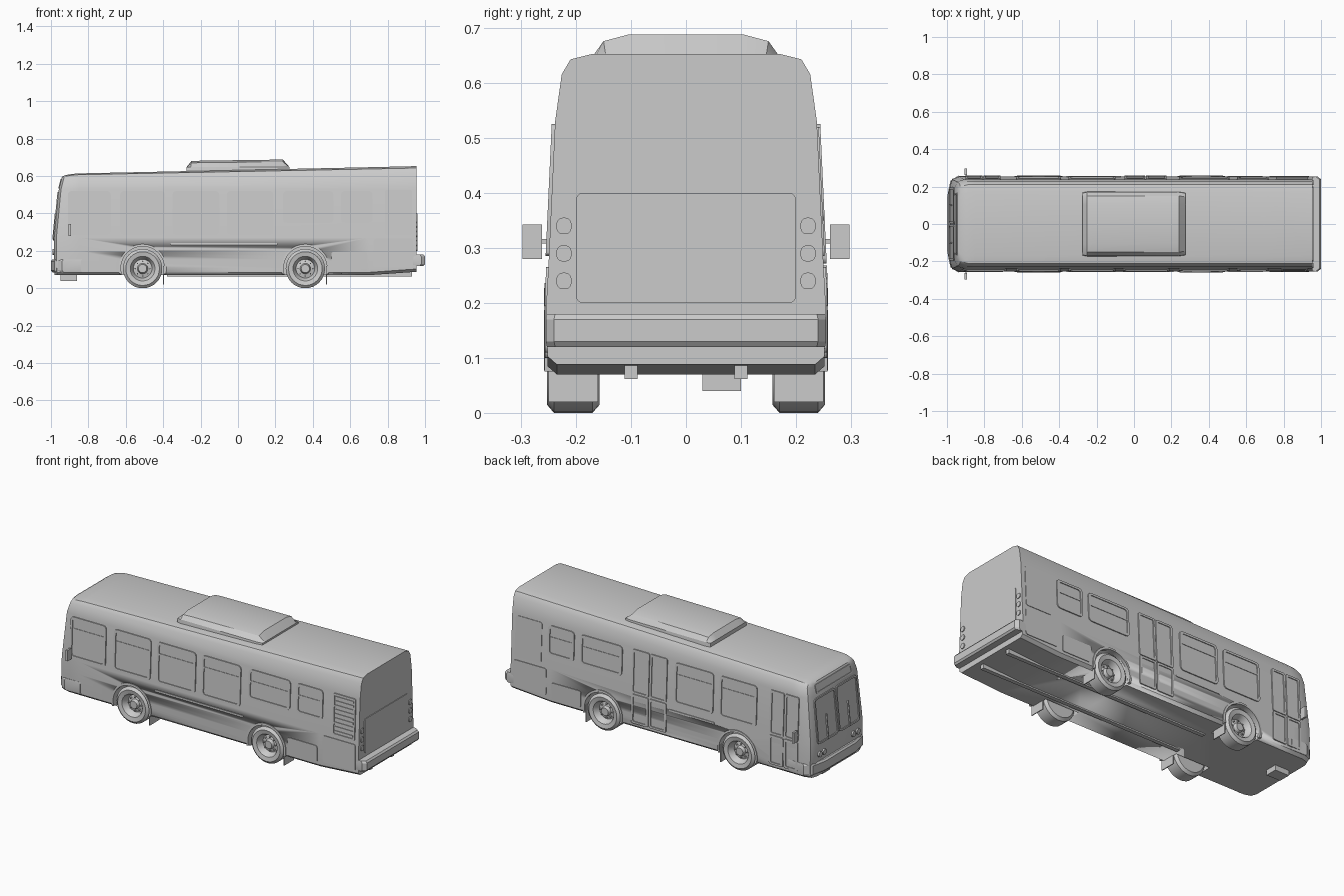
import bpy, bmesh, math
from mathutils import Matrix, Vector

if "Cube" in bpy.data.objects:
    bpy.data.objects.remove(bpy.data.objects["Cube"])

PROFILE = [(0.235, 0.07), (0.252, 0.085), (0.254, 0.2), (0.25, 0.27),
           (0.238, 0.53), (0.226, 0.615), (0.21, 0.642), (0.17, 0.652)]
FRONT = [(0.07, -0.98), (0.25, -0.985), (0.53, -0.958), (0.62, -0.935)]
WHEELS = (-0.51, 0.36)
WHEEL_R = 0.105


def interp(table, z):
    for (z0, a), (z1, b) in zip(table, table[1:]):
        if z <= z1:
            break
    return a + (b - a) * (z - z0) / (z1 - z0)


def wall(z):
    return interp([(p[1], p[0]) for p in PROFILE], z)


def front(z):
    return interp(FRONT, z)


def finish(name, bm, angle=30):
    bmesh.ops.recalc_face_normals(bm, faces=bm.faces)
    me = bpy.data.meshes.new(name)
    bm.to_mesh(me)
    bm.free()
    ob = bpy.data.objects.new(name, me)
    bpy.context.collection.objects.link(ob)
    bpy.ops.object.select_all(action='DESELECT')
    ob.select_set(True)
    bpy.context.view_layer.objects.active = ob
    bpy.ops.object.shade_smooth_by_angle(angle=math.radians(angle))
    return ob


def loft(name, rings, angle=30):
    # skin closed rings of equal length, capped with paired quads
    bm = bmesh.new()
    rows = [[bm.verts.new(p) for p in r] for r in rings]
    n = len(rows[0])
    for a, b in zip(rows, rows[1:]):
        for i in range(n):
            bm.faces.new((a[i], a[(i + 1) % n], b[(i + 1) % n], b[i]))
    for r in (rows[0], rows[-1]):
        for i in range(n // 2 - 1):
            bm.faces.new((r[i], r[i + 1], r[n - 2 - i], r[n - 1 - i]))
    return finish(name, bm, angle)


def box(name, x0, x1, y0, y1, z0, z1):
    bm = bmesh.new()
    m = Matrix.Translation(((x0 + x1) / 2, (y0 + y1) / 2, (z0 + z1) / 2))
    bmesh.ops.create_cube(bm, size=1, matrix=m @ Matrix.Diagonal((x1 - x0, y1 - y0, z1 - z0, 1)))
    return finish(name, bm)


def drum(bm, r, depth, loc, axis='X', seg=32):
    rot = Matrix.Rotation(math.pi / 2, 4, axis)
    bmesh.ops.create_cone(bm, cap_ends=True, segments=seg, radius1=r, radius2=r,
                          depth=depth, matrix=Matrix.Translation(loc) @ rot)


def rounded(u0, u1, v0, v1, r):
    pts = []
    for cu, cv, a0 in ((u1 - r, v1 - r, 0), (u0 + r, v1 - r, 90), (u0 + r, v0 + r, 180), (u1 - r, v0 + r, 270)):
        for k in range(4):
            a = math.radians(a0 + 30 * k)
            pts.append((cu + r * math.cos(a), cv + r * math.sin(a)))
    return pts


# surface mappings: (u, v, offset) -> point on that side of the bus
def side(s):
    return lambda u, v, o: (u, s * (wall(v) + o), v)


def nose(u, v, o):
    return (front(v) - o, u, v)


def tail(u, v, o):
    return (0.955 + o, u, v)


def panel(name, surf, rect, off=0.004, r=0.012, border=0):
    # raised plate, or a raised frame around a lower pane if border is given
    u0, u1, v0, v1 = rect
    bm = bmesh.new()
    outer = rounded(u0, u1, v0, v1, r)
    ring = lambda pts, o: [bm.verts.new(surf(u, v, o)) for u, v in pts]
    rows = [ring(outer, -0.004), ring(outer, off)]
    if border:
        b = border
        inner = rounded(u0 + b, u1 - b, v0 + b, v1 - b, r * 0.7)
        rows += [ring(inner, off), ring(inner, 0.0012)]
    n = len(outer)
    for a, c in zip(rows, rows[1:]):
        for i in range(n):
            bm.faces.new((a[i], a[(i + 1) % n], c[(i + 1) % n], c[i]))
    bm.faces.new(rows[-1])
    return finish(name, bm)


# body shell
def section(xf, k, roof, lift=0):
    half = []
    for i, (y, z) in enumerate(PROFILE):
        if z > 0.53:
            z = 0.53 + (z - 0.53) * (roof - 0.53) / 0.122
        half.append((xf(z), y * k, z + (lift if i < 2 else 0)))
    return half + [(x, -y, z) for x, y, z in reversed(half)]


stations = [section(lambda z, d=d: front(z) + d, k, roof)
            for d, k, roof in ((0, 0.82, 0.596), (0.012, 0.95, 0.604), (0.05, 1, 0.611))]
for x, roof, lift in ((-0.85, 0.614, 0), (0.70, 0.647, 0), (0.955, 0.653, 0.018)):
    stations.append(section(lambda z, x=x: x, 1, roof, lift))
body = loft("bus_body", stations)

# wheel wells
bm = bmesh.new()
for x in WHEELS:
    for s in (-1, 1):
        drum(bm, 0.118, 0.2, (x, s * 0.24, 0.108))
cutter = finish("wheel_well_cutter", bm)
cutter.hide_render = True
mod = body.modifiers.new("wells", 'BOOLEAN')
mod.operation, mod.object, mod.solver = 'DIFFERENCE', cutter, 'EXACT'
bpy.context.view_layer.objects.active = body
bpy.ops.object.modifier_apply(modifier="wells")
bpy.data.objects.remove(cutter)

# roof unit
def roof_ring(x, k, top):
    half = [(0.175, 0.61), (0.17, 0.648), (0.15, 0.648 + 0.7 * top), (0.105, 0.648 + top)]
    half = [(x, y * k, z) for y, z in half]
    return half + [(a, -b, c) for a, b, c in reversed(half)]


loft("roof_unit", [roof_ring(-0.275, 0.97, 0), roof_ring(-0.25, 1, 0.031), roof_ring(-0.2, 1, 0.034),
                   roof_ring(0.24, 1, 0.04), roof_ring(0.275, 0.97, 0)])

# bumpers
def bumper(name, plan, z0, z1):
    outline = plan + [(x, -y) for x, y in reversed(plan)]
    loft(name, [[(x * k, y * k, z) for x, y in outline]
                for z, k in ((z0, 0.992), (z0 + 0.01, 1), (z1 - 0.01, 1), (z1, 0.992))])


bumper("front_bumper", [(-0.84, 0.255), (-0.94, 0.258), (-0.982, 0.23), (-1.0, 0.14)], 0.085, 0.155)
bumper("rear_bumper", [(0.93, 0.253), (0.98, 0.255), (1.0, 0.24)], 0.12, 0.18)

# side windows, with a sliding bar across each
for s in (-1, 1):
    spans = [(-0.63, -0.39), (-0.35, -0.10), (-0.06, 0.19), (0.24, 0.51), (0.55, 0.72)]
    if s < 0:
        spans.insert(0, (-0.91, -0.68))
    else:
        spans.pop(2)
    for a, b in spans:
        v0 = 0.35 if a > 0.2 else 0.285
        panel("side_window", side(s), (a, b, v0, 0.52), 0.006, 0.02, 0.013)
        panel("window_bar", side(s), (a + 0.008, b - 0.008, 0.445, 0.455), 0.004, 0.002)

# doors on the kerb side
for a, b in ((-0.90, -0.81), (-0.805, -0.715), (-0.05, 0.06), (0.065, 0.175)):
    panel("door_lower_pane", side(1), (a, b, 0.1, 0.268), 0.006, 0.01, 0.012)
    panel("door_upper_pane", side(1), (a, b, 0.272, 0.525), 0.006, 0.01, 0.012)

# access panels and engine vent
for s in (-1, 1):
    panel("rear_access_panel", side(s), (0.725, 0.935, 0.11, 0.265))
    panel("low_access_panel", side(s), (0.5, 0.69, 0.1, 0.195))
    panel("belt_rail", side(s), (-0.36, 0.21 if s < 0 else -0.07, 0.232, 0.242), 0.004, 0.003)
panel("vent_frame", side(-1), (0.785, 0.93, 0.285, 0.525), 0.006, 0.01, 0.01)
for i in range(9):
    z = 0.301 + i * 0.0245
    panel("vent_slat", side(-1), (0.797, 0.918, z, z + 0.012), 0.005, 0.002)
panel("upper_rear_panel", side(1), (0.76, 0.93, 0.285, 0.52), 0.003)

# front: windshield, sign box, lights, wipers
for s in (-1, 1):
    panel("windshield", nose, (min(s * 0.003, s * 0.195), max(s * 0.003, s * 0.195), 0.255, 0.515), 0.006, 0.02, 0.01)
    bm = bmesh.new()
    for y in (0.135, 0.175):
        drum(bm, 0.016, 0.02, (-0.983, s * y, 0.195), 'Y', 20)
    finish("headlights", bm)
    panel("wiper", nose, (s * 0.1 - 0.003, s * 0.1 + 0.003, 0.26, 0.4), 0.009, 0.002)
panel("sign_window", nose, (-0.165, 0.165, 0.534, 0.584), 0.004, 0.01, 0.008)

# rear: engine hatch and lights
panel("engine_hatch", tail, (-0.2, 0.2, 0.2, 0.4), 0.004)
for s in (-1, 1):
    for z in (0.24, 0.29, 0.34):
        panel("tail_light", tail, (s * 0.222 - 0.014, s * 0.222 + 0.014, z - 0.015, z + 0.015), 0.005, 0.012)

# wheels: lathed tyre and dished rim with nuts, arch lip and mud flap
LATHE = [(0, 0.236), (0.022, 0.236), (0.028, 0.218), (0.05, 0.212), (0.06, 0.24), (0.066, 0.248),
         (0.09, 0.253), (WHEEL_R, 0.24), (WHEEL_R, 0.17), (0.09, 0.157), (0, 0.157)]
for x in WHEELS:
    for s in (-1, 1):
        bm = bmesh.new()
        vs = [bm.verts.new((x + r, s * y, WHEEL_R)) for r, y in LATHE]
        es = [bm.edges.new(p) for p in zip(vs, vs[1:])]
        bmesh.ops.spin(bm, geom=vs + es, cent=(x, 0, WHEEL_R), axis=(0, 1, 0), angle=math.tau, steps=32)
        bmesh.ops.remove_doubles(bm, verts=bm.verts, dist=1e-4)
        for i in range(8):
            a = math.tau * i / 8
            drum(bm, 0.004, 0.014, (x + 0.039 * math.cos(a), s * 0.218, WHEEL_R + 0.039 * math.sin(a)), 'X', 6)
        finish("wheel", bm)
        rings = []
        for i in range(21):
            a = math.radians(-15 + 10.5 * i)
            rings.append([(x + r * math.cos(a), s * y, 0.108 + r * math.sin(a))
                          for r, y in ((0.116, 0.24), (0.116, 0.258), (0.128, 0.257), (0.128, 0.24))])
        loft("arch_lip", rings)
        box("mud_flap", x + 0.11, x + 0.115, min(s * 0.16, s * 0.25), max(s * 0.16, s * 0.25), 0.02, 0.12)
    bm = bmesh.new()
    drum(bm, 0.022, 0.36, (x, 0, WHEEL_R), 'X', 16)
    finish("axle", bm)

# mirrors on short arms
for s in (-1, 1):
    box("mirror", -0.905, -0.893, min(s * 0.262, s * 0.297), max(s * 0.262, s * 0.297), 0.28, 0.343)
    box("mirror_arm", -0.902, -0.896, min(s * 0.24, s * 0.27), max(s * 0.24, s * 0.27), 0.308, 0.316)

# underbody rails and front tow bracket
for s in (-1, 1):
    box("chassis_rail", -0.38, 0.93, s * 0.1 - 0.012, s * 0.1 + 0.012, 0.062, 0.1)
box("tow_bracket", -0.95, -0.86, 0.03, 0.1, 0.04, 0.09)
